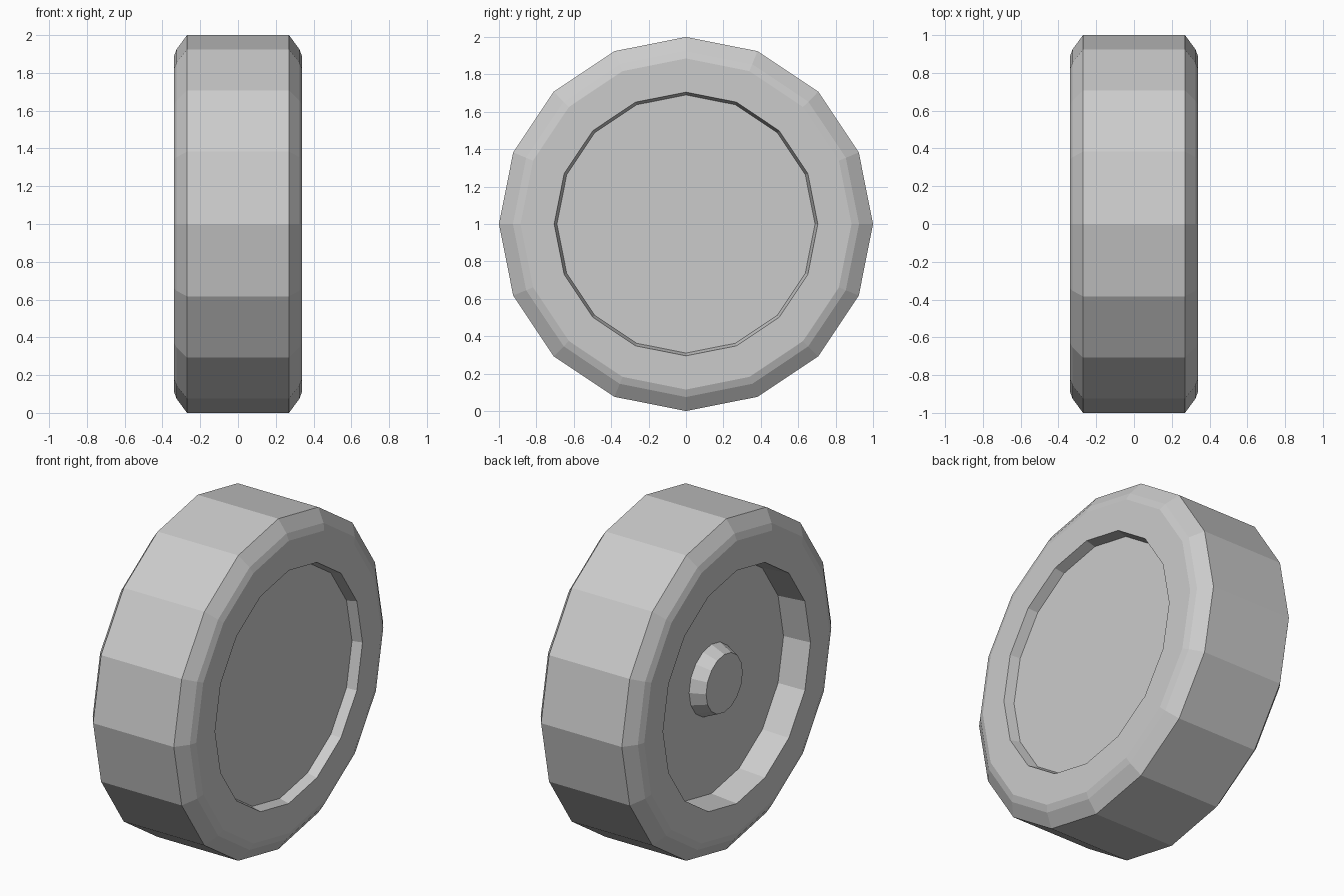
import bpy, bmesh
from math import sin, cos, tau

if "Cube" in bpy.data.objects:
    bpy.data.objects.remove(bpy.data.objects["Cube"])

SIDES = 16


def lathe(name, profile):
    """Revolve (x, radius) points around the x axis and cap both ends."""
    bm = bmesh.new()
    rings = []
    for x, r in profile:
        rings.append([bm.verts.new((x, r * sin(tau * i / SIDES), 1 + r * cos(tau * i / SIDES)))
                      for i in range(SIDES)])
    for a, b in zip(rings, rings[1:]):
        for i in range(SIDES):
            j = (i + 1) % SIDES
            bm.faces.new((a[i], a[j], b[j], b[i]))
    bm.faces.new(rings[0])
    bm.faces.new(rings[-1])
    bmesh.ops.recalc_face_normals(bm, faces=bm.faces)
    mesh = bpy.data.meshes.new(name)
    bm.to_mesh(mesh)
    bm.free()
    obj = bpy.data.objects.new(name, mesh)
    bpy.context.collection.objects.link(obj)
    return obj


# Outer half of the wheel section: tread edge, rounded shoulder, rim lip
shoulder = [(0.27, 1.0), (0.325, 0.925), (0.34, 0.885), (0.34, 0.705)]
left = [(-x, r) for x, r in reversed(shoulder)]

# Wheel with a deep recess on the left and a shallow one on the right
lathe("wheel", [(-0.17, 0.69)] + left + shoulder + [(0.28, 0.69)])

# Tapered axle hub on the floor of the deep recess
lathe("axle_hub", [(-0.257, 0.175), (-0.17, 0.213)])
